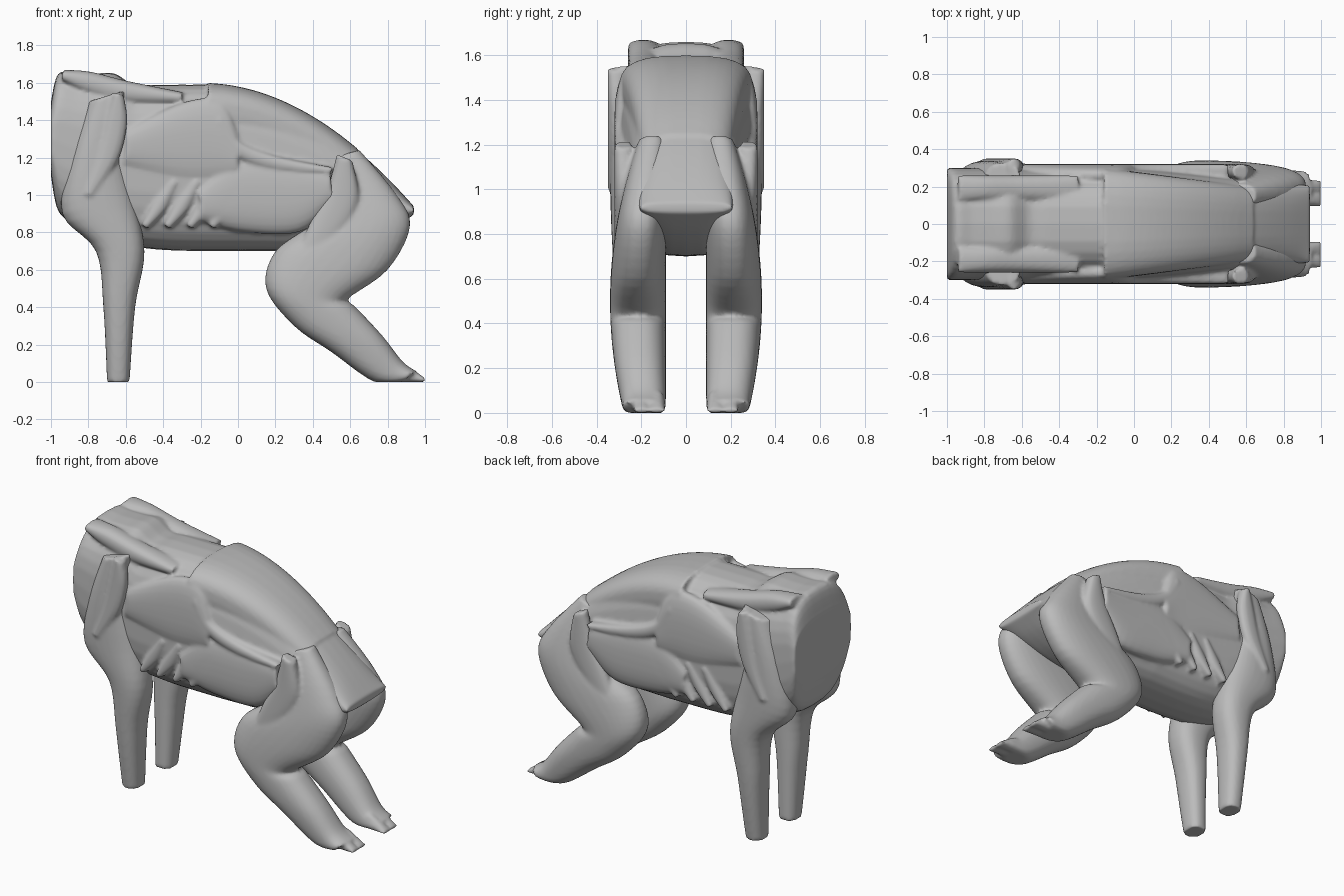
import bpy, bmesh, math
from mathutils import Vector

cube = bpy.data.objects.get("Cube")
if cube:
    bpy.data.objects.remove(cube)

grey = bpy.data.materials.new("plain grey")
grey.use_nodes = True
shade = (0.5, 0.5, 0.5, 1)
grey.diffuse_color = shade
grey.node_tree.nodes["Principled BSDF"].inputs["Base Color"].default_value = shade


def smooth_cuts(cuts, steps=5):
    """Refine a list of cuts with a Catmull-Rom curve."""
    cuts = [Vector(cut) for cut in cuts]
    padded = [cuts[0]] + cuts + [cuts[-1]]
    refined = []
    for before, start, end, after in zip(padded, padded[1:], padded[2:], padded[3:]):
        for step in range(steps):
            t = step / steps
            into, out = (end - before) / 2, (after - start) / 2
            gap = end - start
            refined.append(start + into * t + (3 * gap - 2 * into - out) * t ** 2
                           + (into + out - 2 * gap) * t ** 3)
    return refined + [cuts[-1]]


def loft(bm, cuts, span, side=1, power=2.4, count=32):
    """Skin ovals: each cut is (x, z, x, z) and span(x, z) gives its inner and outer y."""
    rings = []
    for cut in smooth_cuts(cuts):
        low, high = Vector(cut[:2]), Vector(cut[2:])
        middle, reach = (low + high) / 2, (high - low) / 2
        inner, outer = span(*middle)
        ring = []
        for k in range(count):
            angle = math.tau * k / count
            u, v = [math.copysign(abs(f) ** (2 / power), f)
                    for f in (math.cos(angle), math.sin(angle))]
            x, z = middle + reach * u
            y = (inner + outer + (outer - inner) * v) / 2
            ring.append(bm.verts.new((x, side * y, max(0, z))))
        rings.append(ring)
    faces = [bm.faces.new(rings[0]), bm.faces.new(rings[-1])]
    for ring, following in zip(rings, rings[1:]):
        for k in range(count):
            faces.append(bm.faces.new((ring[k - 1], following[k - 1], following[k], ring[k])))
    bmesh.ops.recalc_face_normals(bm, faces=faces)


def strap(bm, path, y, radius, side, depth=0.04):
    """Tapering muscle band along an x, z path, lying at distance y from the middle."""
    points = [Vector(p) for p in path]
    along = (points[-1] - points[0]).normalized()
    across = Vector((-along.y, along.x))
    cuts = []
    for i, point in enumerate(points):
        taper = 0.5 if i in (0, len(points) - 1) else 1
        reach = across * radius * taper
        cuts.append((*(point - reach), *(point + reach)))
    loft(bm, cuts, lambda x, z: (y - depth, y + depth), side)


def finish(bm, name):
    """Fuse overlapping muscles into one smooth skin."""
    mesh = bpy.data.meshes.new(name)
    bm.to_mesh(mesh)
    bm.free()
    mesh.materials.append(grey)
    part = bpy.data.objects.new(name, mesh)
    bpy.context.collection.objects.link(part)
    fuse = part.modifiers.new("fuse", "REMESH")
    fuse.mode = "VOXEL"
    fuse.voxel_size = 0.012
    fuse.use_smooth_shade = True
    relax = part.modifiers.new("relax", "SMOOTH")
    relax.iterations = 3


def spine(x):
    neck_rise = 0.06 if x < -0.65 else 0
    return 1.59 + neck_rise - max(0, x + 0.2) ** 2 / 2


def belly(x):
    return 0.7 + x ** 4 / 4


def trunk_span(x, z):
    half = 0.3 - 0.1 * max(0, x)
    return -half, half


def limb_span(inner, peak, curve):
    """Limb bulging outward most at height peak."""
    return lambda x, z: (inner, 0.34 - curve * (z - peak) ** 2)


# Trunk from the neck cut to the rump
trunk = bmesh.new()
stations = [0.1 * i - 0.96 for i in range(20)]
neck_cap = (-1, 1.1, -1, 1.5)
loft(trunk, [neck_cap] + [(x, belly(x), x, spine(x)) for x in stations], trunk_span, power=2.8)

# Raised back muscle
back = [x for x in stations if -0.2 < x < 0.7]
loft(trunk, [(x, spine(x) - 0.3, x, spine(x) + 0.01) for x in back],
     lambda x, z: (-0.28 + x / 8, 0.28 - x / 8), power=3)

for side in (-1, 1):
    # Raised corner of the neck rim
    strap(trunk, [(-0.94, 1.64), (-0.8, 1.6), (-0.6, 1.55), (-0.3, 1.52)], 0.19, 0.06, side, 0.07)
    # Broad rib muscle
    strap(trunk, [(-0.6, 1.25), (-0.3, 1.28), (-0.1, 1.28), (0, 1.2)], 0.26, 0.22, side, 0.06)
    # Flank
    strap(trunk, [(-0.2, 0.95), (0, 1), (0.3, 1), (0.5, 1.05)], 0.25, 0.2, side, 0.07)
    # Loin strap
    strap(trunk, [(-0.1, 1.4), (0, 1.25), (0.2, 1.17), (0.5, 1.13)], 0.28, 0.04, side)
    # Rib ends
    for i in range(4):
        x = 0.12 * i - 0.5
        strap(trunk, [(x, 0.83), (x + 0.08, 0.94), (x + 0.16, 1.07)], 0.27, 0.04, side)
finish(trunk, "trunk")

for side, word in ((-1, "right"), (1, "left")):
    # Foreleg with shoulder, upper arm and cut foot
    foreleg = bmesh.new()
    loft(foreleg, [(-0.8, 1.5, -0.6, 1.56), (-0.9, 1.2, -0.63, 1.3), (-0.94, 0.9, -0.56, 1),
                   (-0.76, 0.7, -0.5, 0.7), (-0.72, 0.4, -0.55, 0.4), (-0.7, 0, -0.58, 0)],
         limb_span(0.1, 1.1, 0.08), side)
    # Shoulder strap running down to the arm
    strap(foreleg, [(-0.64, 1.54), (-0.65, 1.4), (-0.7, 1.2), (-0.8, 1)], 0.31, 0.06, side)
    finish(foreleg, word + "_foreleg")

    # Hind leg, thigh folded forward and shank running back
    hind_leg = bmesh.new()
    loft(hind_leg, [(0.5, 1.2, 0.65, 1.24), (0.47, 1, 0.85, 1), (0.4, 0.85, 0.92, 0.83),
                    (0.2, 0.7, 0.8, 0.6), (0.15, 0.5, 0.58, 0.44), (0.3, 0.3, 0.62, 0.41),
                    (0.5, 0.16, 0.77, 0.25), (0.73, 0, 0.88, 0.11), (0.88, 0, 0.95, 0.06)],
         limb_span(0.09, 0.5, 0.25), side)
    # Outer thigh muscle
    strap(hind_leg, [(0.57, 1.2), (0.56, 1), (0.46, 0.8), (0.33, 0.6)], 0.28, 0.09, side)
    # Two toes
    for y in (0.13, 0.2):
        loft(hind_leg, [(0.8, 0, 0.88, 0.1), (0.9, 0, 0.96, 0.05), (1, 0, 1, 0.02)],
             lambda x, z: (y - 0.035, y + 0.035), side)
    finish(hind_leg, word + "_hind_leg")
